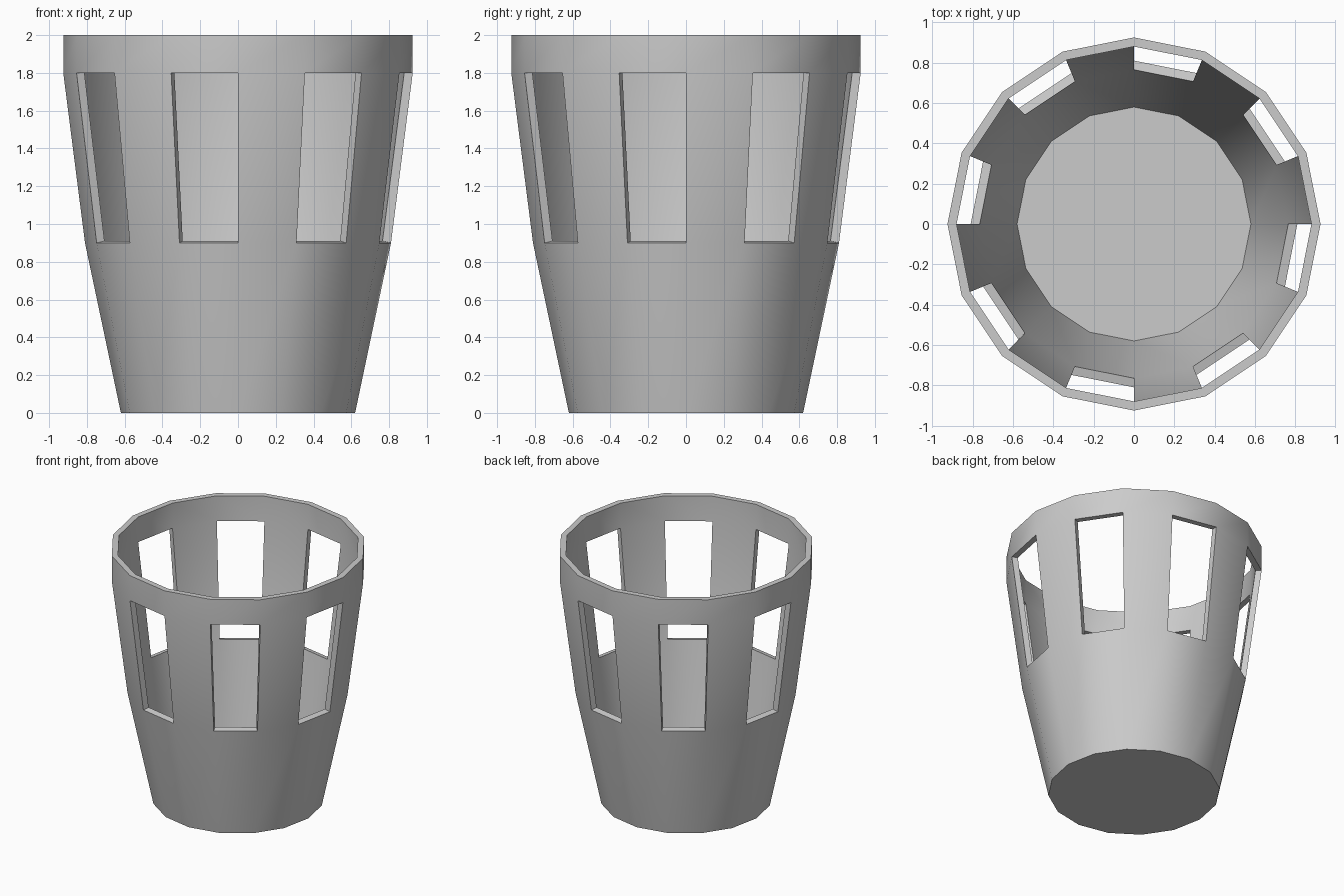
import bpy
import bmesh
from math import cos, sin, tau, radians

cube = bpy.data.objects.get("Cube")
if cube:
    bpy.data.objects.remove(cube, do_unlink=True)

SIDES = 16
# Profiles as (radius, height): foot, window sill, window head, rim
OUTER = [(0.62, 0.0), (0.81, 0.9), (0.925, 1.8), (0.925, 2.0)]
INNER = [(0.58, 0.045), (0.765, 0.91), (0.88, 1.8), (0.88, 2.0)]
WINDOW_BAND = 1

grey = bpy.data.materials.new("plain_grey")
grey.use_nodes = True
colour = (0.6, 0.6, 0.6, 1)
grey.diffuse_color = colour
grey.node_tree.nodes["Principled BSDF"].inputs["Base Color"].default_value = colour

bm = bmesh.new()


def make_rings(profile):
    return [[bm.verts.new((r * cos(tau * k / SIDES), r * sin(tau * k / SIDES), z))
             for k in range(SIDES)] for r, z in profile]


outer, inner = make_rings(OUTER), make_rings(INNER)

# Walls, leaving every second side open in the window band
for k in range(SIDES):
    n = (k + 1) % SIDES
    for band in range(len(OUTER) - 1):
        low, high = band, band + 1
        if band == WINDOW_BAND and k % 2:
            # Reveals around the opening
            loop = [(low, k), (low, n), (high, n), (high, k)]
            for (a, i), (b, j) in zip(loop, loop[1:] + loop[:1]):
                bm.faces.new((outer[a][i], outer[b][j], inner[b][j], inner[a][i]))
        else:
            for ring in (outer, inner):
                bm.faces.new((ring[low][k], ring[low][n], ring[high][n], ring[high][k]))
    # Top rim
    bm.faces.new((outer[-1][k], outer[-1][n], inner[-1][n], inner[-1][k]))

# Underside and inside floor
bm.faces.new(outer[0])
bm.faces.new(inner[0])
bmesh.ops.recalc_face_normals(bm, faces=bm.faces)

mesh = bpy.data.meshes.new("basket")
bm.to_mesh(mesh)
bm.free()
mesh.materials.append(grey)
basket = bpy.data.objects.new("basket", mesh)
bpy.context.collection.objects.link(basket)

# Smooth walls with crisp rim, floor and window edges
bpy.ops.object.select_all(action='DESELECT')
basket.select_set(True)
bpy.context.view_layer.objects.active = basket
bpy.ops.object.shade_smooth_by_angle(angle=radians(30))
